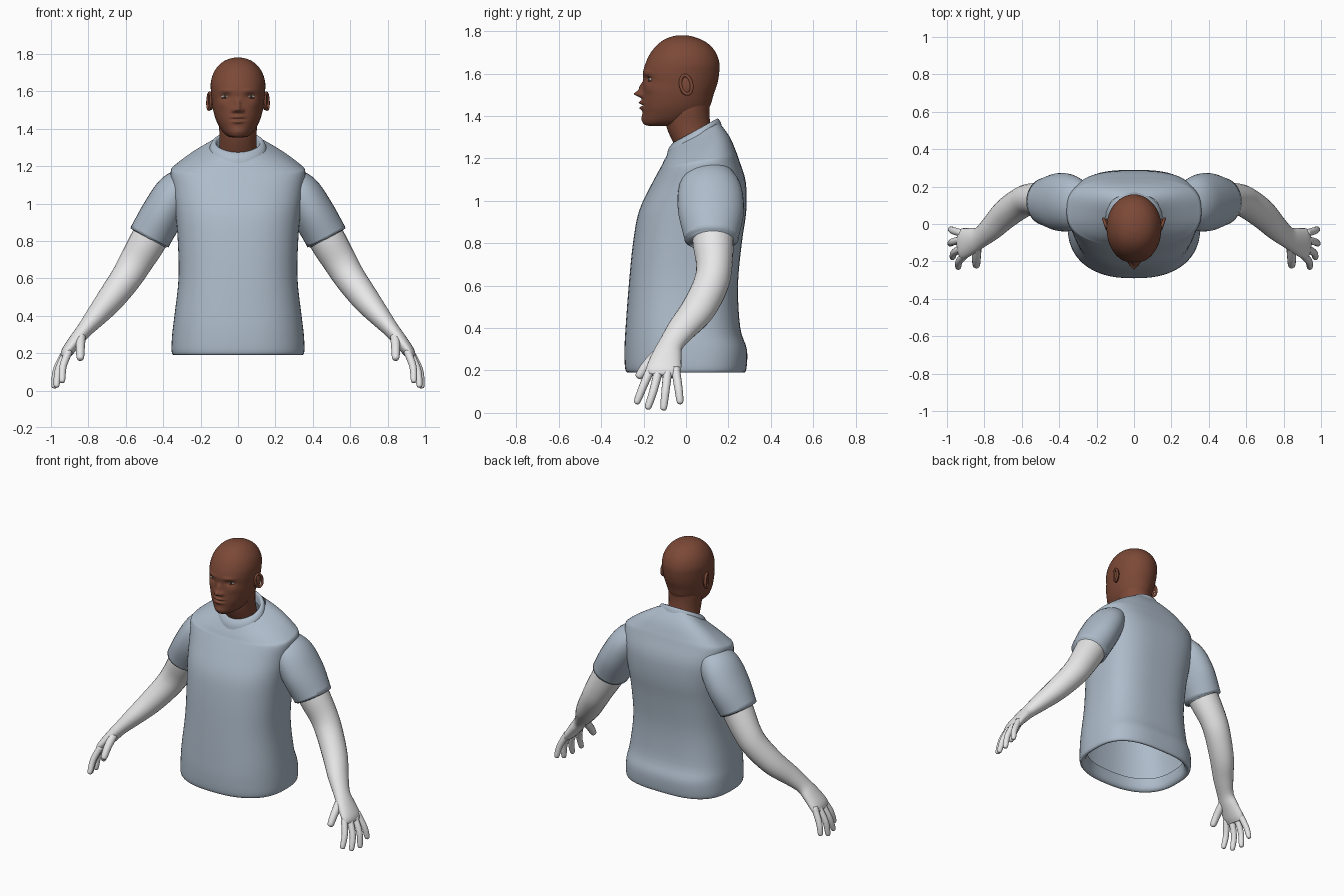
import bpy, bmesh
from math import sin, cos, pi, exp, radians
from mathutils import Vector, Matrix, Euler
from mathutils.bvhtree import BVHTree

cube = bpy.data.objects.get("Cube")
if cube:
    bpy.data.objects.remove(cube)


def material(name, rgb):
    mat = bpy.data.materials.new(name)
    mat.use_nodes = True
    mat.diffuse_color = (*rgb, 1)
    bsdf = mat.node_tree.nodes["Principled BSDF"]
    bsdf.inputs["Base Color"].default_value = (*rgb, 1)
    bsdf.inputs["Roughness"].default_value = 0.7
    return mat


SKIN = material("brown skin", (0.2, 0.066, 0.038))
SHIRT = material("blue grey cloth", (0.42, 0.5, 0.59))
ARM = material("pale grey", (0.8, 0.8, 0.8))
EYE = material("eye white", (0.62, 0.58, 0.56))
IRIS = material("dark iris", (0.06, 0.04, 0.03))


def finish(name, bm, *mats):
    bmesh.ops.recalc_face_normals(bm, faces=bm.faces)
    mesh = bpy.data.meshes.new(name)
    bm.to_mesh(mesh)
    bm.free()
    for mat in mats:
        mesh.materials.append(mat)
    obj = bpy.data.objects.new(name, mesh)
    bpy.context.collection.objects.link(obj)
    for poly in mesh.polygons:
        poly.use_smooth = True
    return obj


def spline(keys, steps):
    """Catmull-Rom interpolation through tuples of any length."""
    out = []
    for i in range(len(keys) - 1):
        a, b, c, d = (keys[min(max(i + k, 0), len(keys) - 1)] for k in (-1, 0, 1, 2))
        for s in range(steps):
            t = s / steps
            out.append([q + t / 2 * (r - p + t * (2 * p - 5 * q + 4 * r - w
                        + t * (3 * (q - r) + w - p)))
                        for p, q, r, w in zip(a, b, c, d)])
    return out + [list(keys[-1])]


def skin_rings(rings, cap_start, cap_end):
    bm = bmesh.new()
    loops = [[bm.verts.new(p) for p in ring] for ring in rings]
    n = len(loops[0])
    for lo, hi in zip(loops, loops[1:]):
        for i in range(n):
            j = (i + 1) % n
            bm.faces.new((lo[i], lo[j], hi[j], hi[i]))
    if cap_start:
        bm.faces.new(loops[0])
    if cap_end:
        bm.faces.new(loops[-1])
    return bm


def power(v, e):
    return (1 if v > 0 else -1) * abs(v) ** (2 / e)


def body_loft(keys, steps=4, n=64, front=2, back=2, caps=(False, False)):
    """Stacked rings: height, tilt, half width, front y, back y."""
    rings = []
    for z, tilt, hw, yf, yb in spline(keys, steps):
        mid, depth, ring = (yf + yb) / 2, (yb - yf) / 2, []
        for i in range(n):
            a = 2 * pi * i / n
            e = front if sin(a) < 0 else back
            dy = depth * power(sin(a), e)
            ring.append((hw * power(cos(a), e), mid + dy, z + tilt * dy))
        rings.append(ring)
    return skin_rings(rings, *caps)


def limb(keys, side, steps=5, n=24, caps=(True, True)):
    """Tube along a path: x, y, z, radius across y, radius across the bend."""
    pts = spline(keys, steps)
    rings = []
    for i, (x, y, z, ra, rb) in enumerate(pts):
        d = Vector(pts[min(i + 1, len(pts) - 1)][:3]) - Vector(pts[max(i - 1, 0)][:3])
        v = d.cross(Vector((0, 1, 0))).normalized()
        u = v.cross(d).normalized()
        ring = []
        for k in range(n):
            a = 2 * pi * k / n
            p = Vector((x, y, z)) + u * ra * cos(a) + v * rb * sin(a)
            ring.append((p.x * side, p.y, p.z))
        rings.append(ring)
    return skin_rings(rings, *caps)


# Shirt body, from the turned-in hem up to the neckline
finish("shirt_body", body_loft([
    (0.27, 0, 0.31, -0.24, 0.24), (0.21, 0, 0.32, -0.25, 0.25),
    (0.19, 0, 0.342, -0.272, 0.272), (0.21, 0, 0.355, -0.287, 0.285),
    (0.3, 0, 0.352, -0.29, 0.287), (0.4, 0, 0.34, -0.285, 0.256),
    (0.6, 0, 0.318, -0.27, 0.245), (0.8, 0, 0.322, -0.25, 0.263),
    (0.95, 0, 0.335, -0.222, 0.284), (1.08, 0.03, 0.352, -0.165, 0.282),
    (1.17, 0.12, 0.36, -0.125, 0.25), (1.2, 0.2, 0.335, -0.115, 0.235),
    (1.25, 0.35, 0.255, -0.1, 0.205), (1.305, 0.55, 0.14, -0.075, 0.155)],
    front=2.4, back=2.9), SHIRT)

# Collar band, rolled over at the top
finish("shirt_collar", body_loft([
    (1.285, 0.55, 0.155, -0.09, 0.168), (1.31, 0.55, 0.147, -0.083, 0.16),
    (1.328, 0.55, 0.132, -0.066, 0.15), (1.325, 0.55, 0.118, -0.052, 0.138),
    (1.28, 0.55, 0.112, -0.045, 0.132)]), SHIRT)

# Neck
finish("neck", body_loft([
    (1.22, 0, 0.108, -0.03, 0.135), (1.29, 0, 0.1, -0.068, 0.128),
    (1.36, 0, 0.098, -0.095, 0.115), (1.43, 0, 0.103, -0.1, 0.11),
    (1.5, 0, 0.1, -0.09, 0.12)], caps=(True, True)), SKIN)

# Head, with the face modelled by soft bumps
head = body_loft([
    (1.352, 0, 0.015, -0.165, -0.09), (1.358, 0, 0.05, -0.193, -0.01),
    (1.376, 0, 0.076, -0.203, 0.045), (1.41, 0, 0.1, -0.205, 0.09),
    (1.45, 0, 0.119, -0.207, 0.115), (1.5, 0, 0.133, -0.205, 0.13),
    (1.55, 0, 0.14, -0.202, 0.147), (1.6, 0, 0.145, -0.203, 0.156),
    (1.65, 0, 0.145, -0.19, 0.157), (1.7, 0, 0.13, -0.165, 0.14),
    (1.74, 0, 0.102, -0.13, 0.105), (1.765, 0, 0.068, -0.092, 0.06),
    (1.778, 0, 0.03, -0.05, 0.015), (1.78, 0, 0.003, -0.02, -0.014)],
    steps=8, n=128, front=2.15, caps=(True, True))
bumps = {  # x, z, spread in x, spread in z, push forward
    "nose_tip": (0, 1.503, 0.018, 0.014, 0.036),
    "nose_bridge": (0, 1.532, 0.013, 0.026, 0.018),
    "nostril": (0.023, 1.497, 0.01, 0.011, 0.014),
    "eye_socket": (0.066, 1.573, 0.027, 0.015, -0.014),
    "nose_root": (0, 1.572, 0.012, 0.014, -0.004),
    "brow": (0.06, 1.603, 0.035, 0.01, 0.006),
    "cheekbone": (0.09, 1.53, 0.03, 0.022, 0.006),
    "upper_lip": (0, 1.463, 0.028, 0.008, 0.018),
    "lower_lip": (0, 1.437, 0.026, 0.008, 0.014),
    "mouth_line": (0, 1.45, 0.034, 0.004, -0.009),
    "chin": (0, 1.385, 0.03, 0.018, 0.006),
}
for v in head.verts:
    if v.co.y < -0.04:
        x, z = abs(v.co.x), v.co.z
        v.co.y -= sum(p * exp(-((x - bx) / sx) ** 2 - ((z - bz) / sz) ** 2)
                      for bx, bz, sx, sz, p in bumps.values())
head.normal_update()
face_tree = BVHTree.FromBMesh(head)
finish("head", head, SKIN)


def ellipsoid(centre, size, turn=(0, 0, 0)):
    bm = bmesh.new()
    bmesh.ops.create_uvsphere(bm, u_segments=24, v_segments=16, radius=1)
    bm.transform(Matrix.LocRotScale(Vector(centre), Euler(turn), Vector(size)))
    return bm


for label, side in (("left", 1), ("right", -1)):
    # Eye, set on the face surface
    hit = face_tree.ray_cast(Vector((0.07 * side, -1, 1.573)), Vector((0, 1, 0)))[0]
    eye = ellipsoid(hit, (0.021, 0.005, 0.008), (0, 0, radians(24 * side)))
    for f in eye.faces:
        f.material_index = int(abs(f.calc_center_median().x - hit.x) < 0.007)
    finish(label + "_eye", eye, EYE, IRIS)

    # Eyelids above and below the eye
    for lid, dz in (("upper", 0.009), ("lower", -0.009)):
        finish(f"{label}_{lid}_eyelid", ellipsoid(
            hit + Vector((0, 0.001, dz)), (0.024, 0.006, 0.004),
            (0, 0, radians(24 * side))), SKIN)

    # Ear: flat bowl with a raised rim
    tilt = (radians(-8), 0, radians(-14 * side))
    finish(label + "_ear", ellipsoid((0.144 * side, 0, 1.545), (0.012, 0.028, 0.046), tilt), SKIN)
    rim = [Vector((0.153 * side, 0.001 + 0.026 * cos(a) - 0.006 * sin(a),
                   1.547 + 0.044 * sin(a))) for a in (2 * pi * k / 24 for k in range(24))]
    curve = bpy.data.curves.new(label + "_ear_rim", "CURVE")
    curve.dimensions = "3D"
    curve.bevel_depth = 0.008
    line = curve.splines.new("POLY")
    line.points.add(len(rim) - 1)
    for point, co in zip(line.points, rim):
        point.co = (*(co + Vector((0.01 * side * (co.y / 0.03), 0, 0))), 1)
    line.use_cyclic_u = True
    curve.materials.append(SKIN)
    bpy.context.collection.objects.link(bpy.data.objects.new(label + "_ear_rim", curve))

    # Sleeve, with its cuff turned inside
    finish(label + "_sleeve", limb([
        (0.24, 0.11, 1.15, 0.09, 0.06), (0.325, 0.112, 1.07, 0.145, 0.105),
        (0.4, 0.118, 0.95, 0.155, 0.115), (0.47, 0.12, 0.825, 0.128, 0.114)],
        side, n=32, caps=(True, False)), SHIRT)
    finish(label + "_cuff", limb([
        (0.462, 0.12, 0.84, 0.129, 0.115), (0.474, 0.12, 0.816, 0.127, 0.114),
        (0.476, 0.12, 0.812, 0.118, 0.104), (0.46, 0.12, 0.842, 0.112, 0.098)],
        side, steps=1, n=32, caps=(False, False)), SHIRT)

    # Arm running into the palm
    finish(label + "_arm", limb([
        (0.4, 0.125, 0.95, 0.1, 0.095), (0.475, 0.128, 0.81, 0.097, 0.098),
        (0.545, 0.133, 0.69, 0.085, 0.09), (0.6, 0.115, 0.6, 0.083, 0.083),
        (0.685, 0.055, 0.485, 0.08, 0.073), (0.76, -0.02, 0.395, 0.068, 0.057),
        (0.82, -0.07, 0.325, 0.058, 0.043), (0.865, -0.09, 0.27, 0.07, 0.038),
        (0.915, -0.105, 0.205, 0.082, 0.031), (0.93, -0.11, 0.175, 0.07, 0.02)],
        side), ARM)

    # Fingers and thumb: base, middle joint and tip
    digits = {
        "index_finger": ((0.905, -0.165, 0.21), (0.935, -0.2, 0.13), (0.94, -0.23, 0.055)),
        "middle_finger": ((0.92, -0.13, 0.2), (0.96, -0.152, 0.11), (0.97, -0.178, 0.03)),
        "ring_finger": ((0.925, -0.085, 0.2), (0.97, -0.096, 0.11), (0.982, -0.105, 0.026)),
        "little_finger": ((0.92, -0.05, 0.21), (0.965, -0.036, 0.12), (0.98, -0.028, 0.055)),
        "thumb": ((0.84, -0.12, 0.29), (0.843, -0.18, 0.23), (0.843, -0.22, 0.175)),
    }
    for name, (base, joint, tip) in digits.items():
        end = Vector(tip) + (Vector(tip) - Vector(joint)).normalized() * 0.014
        r = 0.026 if name == "thumb" else 0.021
        finish(f"{label}_{name}", limb([
            (*base, r, r), (*joint, r * 0.92, r * 0.92),
            (*tip, r * 0.75, r * 0.75), (*end, r * 0.25, r * 0.25)],
            side, n=12), ARM)
